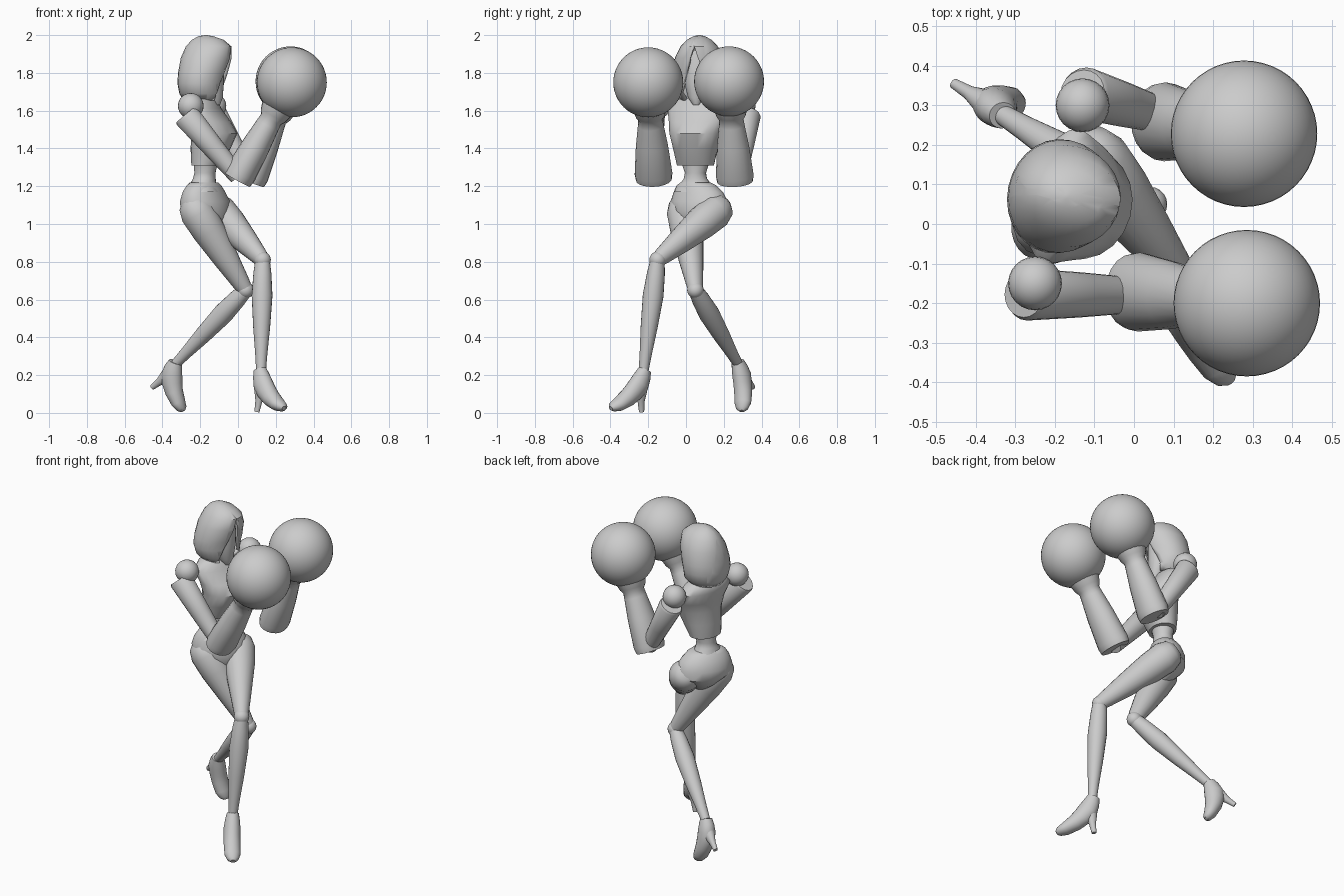
import bpy, bmesh, math
from mathutils import Vector

start_cube = bpy.data.objects.get("Cube")
if start_cube:
    bpy.data.objects.remove(start_cube, do_unlink=True)

# Single plain grey material
GREY = (0.6, 0.6, 0.6, 1)
clay = bpy.data.materials.new("plain grey")
clay.use_nodes = True
clay.diffuse_color = GREY
clay.node_tree.nodes["Principled BSDF"].inputs["Base Color"].default_value = GREY

UP = Vector((0, 0, 1))


def finish(name, bm, angle=40):
    mesh = bpy.data.meshes.new(name)
    bm.to_mesh(mesh)
    bm.free()
    obj = bpy.data.objects.new(name, mesh)
    bpy.context.collection.objects.link(obj)
    mesh.materials.append(clay)
    bpy.ops.object.select_all(action='DESELECT')
    obj.select_set(True)
    bpy.context.view_layer.objects.active = obj
    bpy.ops.object.shade_smooth_by_angle(angle=math.radians(angle))
    return obj


def loft_mesh(points, radii, side, upright=False, sides=20):
    """Closed skin over elliptical sections; radii are (along side, across side)."""
    bm = bmesh.new()
    points = [Vector(p) for p in points]
    rings = []
    for i, (p, (a, b)) in enumerate(zip(points, radii)):
        tangent = UP if upright else points[min(i + 1, len(points) - 1)] - points[max(i - 1, 0)]
        tangent = tangent.normalized()
        u = Vector(side)
        u = (u - tangent * u.dot(tangent)).normalized()
        v = tangent.cross(u)
        ring = []
        for k in range(sides):
            t = math.tau * k / sides
            ring.append(bm.verts.new(p + u * a * math.cos(t) + v * b * math.sin(t)))
        rings.append(ring)
    for low, high in zip(rings, rings[1:]):
        for k in range(sides):
            n = (k + 1) % sides
            bm.faces.new((low[k], low[n], high[n], high[k]))
    bm.faces.new(rings[0])
    bm.faces.new(rings[-1])
    bmesh.ops.recalc_face_normals(bm, faces=bm.faces)
    return bm


def loft(name, points, radii, side, upright=False):
    return finish(name, loft_mesh(points, radii, side, upright))


def limb(name, start, end, profile, side):
    """Straight limb; profile rows are (position, side radius, cross radius)."""
    start, end = Vector(start), Vector(end)
    loft(name, [start.lerp(end, t) for t, a, b in profile],
         [(a, b) for t, a, b in profile], side)


def ball(name, centre, radius, segments=32):
    bm = bmesh.new()
    bmesh.ops.create_uvsphere(bm, u_segments=segments, v_segments=segments // 2, radius=radius)
    bmesh.ops.translate(bm, verts=bm.verts, vec=Vector(centre))
    finish(name, bm)


def body(name, side, rows):
    """Upright trunk part; rows are (x, y, z, half width, half depth)."""
    loft(name, [r[:3] for r in rows], [r[3:] for r in rows], side, True)


# Trunk, turned slightly more at the hips than at the shoulders
CHEST_SIDE = (0.26, 0.97, 0)
HIP_SIDE = (0.57, 0.82, 0)
body("chest", CHEST_SIDE, [
    (-0.17, 0.05, 1.31, 0.10, 0.075),
    (-0.145, 0.05, 1.40, 0.12, 0.105),
    (-0.125, 0.05, 1.48, 0.14, 0.12),
    (-0.145, 0.06, 1.54, 0.155, 0.105),
    (-0.18, 0.07, 1.61, 0.175, 0.085),
    (-0.185, 0.07, 1.65, 0.14, 0.075),
    (-0.185, 0.07, 1.68, 0.06, 0.05)])
body("midriff", CHEST_SIDE, [
    (-0.18, 0.05, 1.17, 0.115, 0.085),
    (-0.185, 0.05, 1.21, 0.085, 0.07),
    (-0.178, 0.05, 1.24, 0.062, 0.06),
    (-0.175, 0.05, 1.27, 0.056, 0.056),
    (-0.17, 0.05, 1.34, 0.08, 0.065)])
body("pelvis", HIP_SIDE, [
    (-0.14, 0.05, 0.96, 0.035, 0.04),
    (-0.155, 0.06, 1.01, 0.08, 0.09),
    (-0.17, 0.07, 1.07, 0.165, 0.118),
    (-0.175, 0.07, 1.12, 0.168, 0.113),
    (-0.18, 0.065, 1.17, 0.145, 0.095),
    (-0.18, 0.055, 1.205, 0.115, 0.078),
    (-0.18, 0.05, 1.22, 0.085, 0.068)])
body("neck", CHEST_SIDE, [
    (-0.18, 0.07, 1.62, 0.05, 0.045),
    (-0.17, 0.07, 1.75, 0.04, 0.04)])

# Face and hood
HEAD_SIDE = Vector((0.2, 0.98, 0))
HEAD_FRONT = Vector((0.98, -0.2, 0))
body("face", HEAD_SIDE, [
    (-0.115, 0.055, 1.63, 0.018, 0.02),
    (-0.125, 0.055, 1.67, 0.045, 0.045),
    (-0.14, 0.06, 1.75, 0.07, 0.065),
    (-0.15, 0.06, 1.83, 0.08, 0.075),
    (-0.16, 0.065, 1.92, 0.065, 0.07)])
hood_rows = [
    (-0.19, 0.07, 1.655, 0.095, 0.1),
    (-0.19, 0.07, 1.69, 0.13, 0.12),
    (-0.195, 0.07, 1.745, 0.145, 0.125),
    (-0.185, 0.07, 1.80, 0.143, 0.132),
    (-0.168, 0.07, 1.88, 0.128, 0.135),
    (-0.155, 0.07, 1.94, 0.098, 0.122),
    (-0.16, 0.07, 1.975, 0.065, 0.085),
    (-0.17, 0.07, 1.994, 0.03, 0.04),
    (-0.17, 0.07, 2.0, 0.006, 0.006)]
bm = loft_mesh([r[:3] for r in hood_rows], [r[3:] for r in hood_rows], HEAD_SIDE, True, 28)
# The face opening is a tall arch scored by two slanting planes
PEAK = Vector((-0.1, 0.055, 1.945))
SLOPE = 0.32
for sign in (-1, 1):
    bmesh.ops.bisect_plane(bm, geom=bm.verts[:] + bm.edges[:] + bm.faces[:],
                           plane_co=PEAK, plane_no=HEAD_SIDE * sign + UP * SLOPE)
opening = []
for f in bm.faces:
    out = f.calc_center_median() - PEAK
    in_arch = abs(out.dot(HEAD_SIDE)) < -out.z * SLOPE
    underside = f.normal.z < -0.95
    if underside or (in_arch and out.dot(HEAD_FRONT) > 0):
        opening.append(f)
bmesh.ops.delete(bm, geom=opening, context='FACES')
hood = finish("hood", bm)
shell = hood.modifiers.new("thickness", 'SOLIDIFY')
shell.thickness = 0.018
shell.offset = -1

# Arms and round gloves
ACROSS = (0, 1, 0)
SLEEVE = [(-0.03, 0.058, 0.064), (0, 0.066, 0.07), (0.5, 0.057, 0.058), (1, 0.045, 0.045)]
GAUNTLET = [(0, 0.095, 0.078), (0.06, 0.1, 0.085), (0.35, 0.085, 0.075), (0.56, 0.068, 0.063),
            (0.62, 0.064, 0.06), (0.66, 0.078, 0.075), (0.76, 0.095, 0.092)]
arms = {
    "right": ((-0.25, -0.15, 1.625), (-0.27, -0.178, 1.57), (0, -0.18, 1.25),
              (-0.005, -0.17, 1.235), (0.285, -0.2, 1.75)),
    "left": ((-0.13, 0.3, 1.625), (-0.125, 0.33, 1.575), (0.065, 0.275, 1.25),
             (0.065, 0.26, 1.225), (0.278, 0.228, 1.755)),
}
for which, (shoulder, sleeve, elbow, cuff, fist) in arms.items():
    ball(which + "_shoulder", shoulder, 0.068, 24)
    limb(which + "_upper_arm", sleeve, elbow, SLEEVE, ACROSS)
    limb(which + "_forearm", cuff, fist, GAUNTLET, ACROSS)
    ball(which + "_glove", fist, 0.185, 48)

# Legs with heeled shoes
THIGH = [(-0.16, 0.04, 0.04), (-0.1, 0.075, 0.075), (0.02, 0.093, 0.093), (0.25, 0.088, 0.088),
         (0.6, 0.066, 0.069), (0.9, 0.046, 0.049), (1, 0.038, 0.04)]
SHIN = [(0, 0.036, 0.04), (0.12, 0.047, 0.048), (0.32, 0.055, 0.055), (0.6, 0.045, 0.045),
        (0.85, 0.032, 0.032), (1, 0.026, 0.026)]
# Shoe rows: share toward toe, share toward heel, half width, half height
SHOE = [(-0.04, 0, 0.034, 0.036), (0.03, 0.1, 0.042, 0.048), (0.13, 0.21, 0.048, 0.058),
        (0.3, 0.24, 0.048, 0.055), (0.5, 0.22, 0.048, 0.048), (0.78, 0.13, 0.046, 0.036),
        (0.95, 0.04, 0.033, 0.025), (1.02, 0.01, 0.014, 0.012)]
legs = {
    "right": ((-0.22, -0.01, 1.07), (0.04, 0.05, 0.65), (-0.33, 0.275, 0.26),
              (-0.29, 0.295, 0.015), (-0.455, 0.355, 0.135)),
    "left": ((-0.105, 0.16, 1.07), (0.13, -0.15, 0.81), (0.122, -0.225, 0.22),
             (0.242, -0.395, 0.03), (0.1, -0.235, 0.005)),
}
for which, joints in legs.items():
    hip, knee, ankle, toe, heel = [Vector(j) for j in joints]
    limb(which + "_thigh", hip, knee, THIGH, HIP_SIDE)
    ball(which + "_knee", knee, 0.044, 20)
    limb(which + "_shin", knee, ankle, SHIN, HIP_SIDE)
    to_toe, to_heel = toe - ankle, heel - ankle
    side = to_toe.cross(to_heel)
    loft(which + "_shoe", [ankle + to_toe * s + to_heel * k for s, k, w, h in SHOE],
         [(w, h) for s, k, w, h in SHOE], side)
    limb(which + "_heel", ankle + to_toe * 0.08 + to_heel * 0.25, heel,
         [(0, 0.038, 0.042), (0.3, 0.03, 0.034), (0.6, 0.018, 0.02), (1, 0.013, 0.014)], side)
